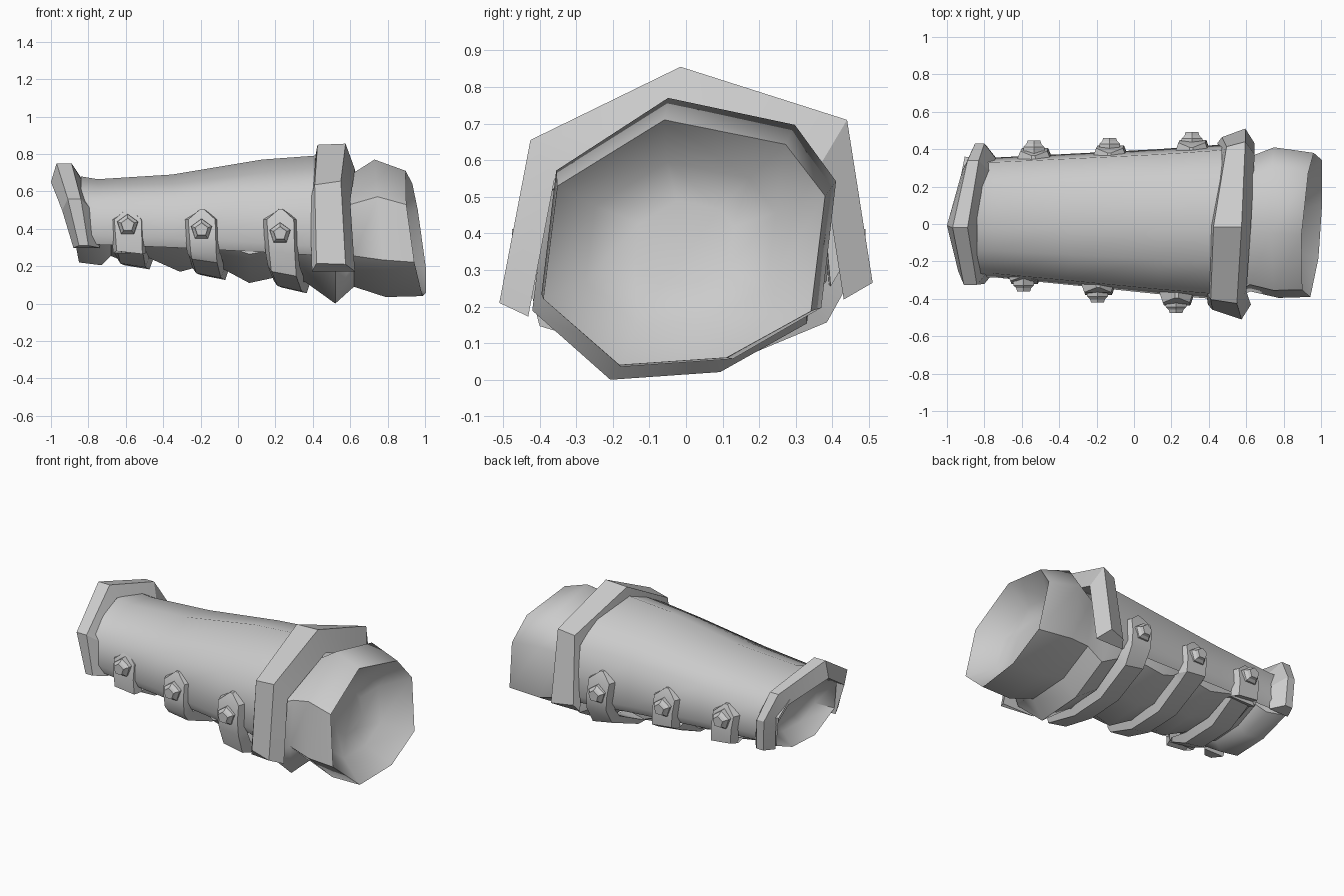
import bpy, bmesh, math

if "Cube" in bpy.data.objects:
    bpy.data.objects.remove(bpy.data.objects["Cube"])

grey = bpy.data.materials.new("plain grey")
grey.diffuse_color = (0.6, 0.6, 0.6, 1)
grey.use_nodes = True
grey.node_tree.nodes["Principled BSDF"].inputs["Base Color"].default_value = grey.diffuse_color


def loft(name, loops, cap=True, angle=30):
    """Skin a row of closed loops with equal point counts."""
    bm = bmesh.new()
    rows = [[bm.verts.new(p) for p in loop] for loop in loops]
    n = len(rows[0])
    for a, b in zip(rows, rows[1:]):
        for i in range(n):
            j = (i + 1) % n
            bm.faces.new((a[i], a[j], b[j], b[i]))
    if cap:
        bm.faces.new(rows[0])
        bm.faces.new(rows[-1])
    bmesh.ops.recalc_face_normals(bm, faces=bm.faces)
    me = bpy.data.meshes.new(name)
    bm.to_mesh(me)
    bm.free()
    me.materials.append(grey)
    ob = bpy.data.objects.new(name, me)
    bpy.context.collection.objects.link(ob)
    bpy.ops.object.select_all(action='DESELECT')
    bpy.context.view_layer.objects.active = ob
    ob.select_set(True)
    bpy.ops.object.shade_smooth_by_angle(angle=math.radians(angle))
    return ob


# Sleeve: eight-sided rings, wrinkled along the underside, hollow at both ends
OCT = [(.43, 1), (.86, .9), (1, .69), (.95, .22), (.65, .03), (.27, 0), (0, .27), (.05, .73)]


def ring(x, y0, y1, z0, z1, lean=0, skew=0):
    pts = []
    for u, v in OCT:
        pts.append((x - lean * (v - .5) + skew * (u - .5), y0 + (y1 - y0) * u, z0 + (z1 - z0) * v))
    return pts


sleeve = [
    ring(-.77, -.08, .18, .35, .53, .05),
    ring(-.80, -.18, .28, .29, .58, .07),
    ring(-.89, -.25, .36, .22, .64, .08),
    ring(-.75, -.25, .34, .205, .62, .04),
    ring(-.68, -.22, .31, .255, .62),
    ring(-.58, -.25, .33, .215, .62),
    ring(-.49, -.24, .32, .25, .62),
    ring(-.31, -.29, .35, .17, .63),
    ring(-.20, -.27, .34, .20, .64),
    ring(-.07, -.29, .35, .18, .66),
    ring(.06, -.34, .37, .11, .68),
    ring(.20, -.32, .36, .14, .69),
    ring(.36, -.34, .36, .115, .70),
    ring(.52, -.42, .37, .0, .70),
    ring(.62, -.36, .36, .09, .70),
    ring(.76, -.395, .41, .035, .77, .06),
    ring(.95, -.39, .38, .04, .71, .10, .06),
    ring(.81, -.275, .245, .15, .595, .08, .04),
    ring(.78, -.14, .13, .26, .49, .05),
]
loft("sleeve", sleeve, angle=48)

# Arched forearm plate: an open shell with a thick lower edge
# x, front y, back y, lower z, shoulder z, top z
STATIONS = [
    (-.84, -.285, .36, .37, .55, .68),
    (-.75, -.285, .355, .365, .55, .665),
    (-.35, -.325, .375, .35, .565, .69),
    (.13, -.375, .40, .325, .60, .77),
    (.47, -.405, .425, .305, .62, .795),
]
plate = []
for x, f, b, zl, zs, zt in STATIONS:
    outer = [(f, zl), (f * .93, zs), (f * .5, (zs + zt) / 2 + .012), (-.02, zt),
             (b * .55, (zs + zt) / 2 + .02), (b * .93, zs), (b, zl)]
    inner = [(y * .93, z - .05) for y, z in reversed(outer)]
    plate.append([(x, y, z) for y, z in outer + inner])
loft("forearm_plate", plate, angle=62)


# Thick arched collars at the wrist and elbow ends
# arch point: y, z, left x, right x, tightness of the left outer edge
def collar(name, arch, cy, cz, scale, drop, flare):
    loops = []

    def at(x, y, z, k, d):
        return (x, cy + (y - cy) * k, cz + (z - cz) * k - d)
    for y, z, x0, x1, k in arch:
        loops.append([at(x0, y, z, scale, drop), at(x0 + flare, y, z, k, 0),
                      at(x1 - flare, y, z, 1, 0), at(x1 + flare, y, z, scale, drop)])
    loft(name, loops, angle=20)


collar("wrist_collar", [
    (-.32, .31, -.88, -.77, 1), (-.325, .56, -.94, -.81, 1), (-.02, .75, -1.0, -.86, 1),
    (.34, .65, -.92, -.80, 1), (.43, .50, -.88, -.77, 1), (.42, .31, -.87, -.76, 1)],
    .04, .30, .80, .01, .03)
collar("elbow_collar", [
    (-.51, .21, .395, .60, .90), (-.425, .655, .385, .575, .95), (-.015, .855, .40, .60, .99),
    (.44, .71, .47, .62, .94), (.51, .265, .445, .62, .91)],
    0, .26, .845, .045, .025)


# Straps under the arm, each with a pointed tab and a five-sided stud at both ends
def strap(name, xf, xb, yf, yb, z0, zs, shift):
    path = [(yf + .035, .505), (yf + .01, .45), (yf - .005, .36), (yf, .27), (yf + .03, z0 + .09),
            (-.13, z0 + .01), (.14, z0), (yb - .06, z0 + .10), (yb, .27),
            (yb + .005, .36), (yb - .01, .45), (yb - .035, .505)]
    loops = []
    cy = (yf + yb) / 2
    for i, (y, z) in enumerate(path):
        t = min(1, max(0, (y - yf) / (yb - yf)))
        low = max(0, (.45 - z) / .35)
        x = xf + (xb - xf) * t + shift * low
        w = .012 if i in (0, len(path) - 1) else .092 - .008 * low
        yi = cy + (y - cy) * .86
        zi = z + (.045 if z < .25 else 0)
        tilt = .02 * min(1, low)
        loops.append([(x - w, yi, zi), (x - w * .78, y, z + tilt),
                      (x + w * .78, y, z - tilt * .5), (x + w, yi, zi)])
    loft(name, loops, angle=32)
    # Studs: stepped pentagons facing outward
    for side, x, y in (("front", xf, yf + .012), ("back", xb, yb - .012)):
        s = -1 if side == "front" else 1
        rows = []
        for r, d in ((.06, -.02), (.058, .025), (.042, .04), (.036, .058)):
            rows.append([(x + r * math.sin(k * math.tau / 5), y + s * d,
                          zs + r * math.cos(k * math.tau / 5)) for k in range(5)])
        loft(name + "_stud_" + side, rows, angle=15)


strap("wrist_strap", -.59, -.535, -.315, .40, .19, .42, .02)
strap("middle_strap", -.195, -.13, -.375, .415, .135, .395, .02)
strap("elbow_strap", .225, .31, -.43, .445, .065, .375, .02)
